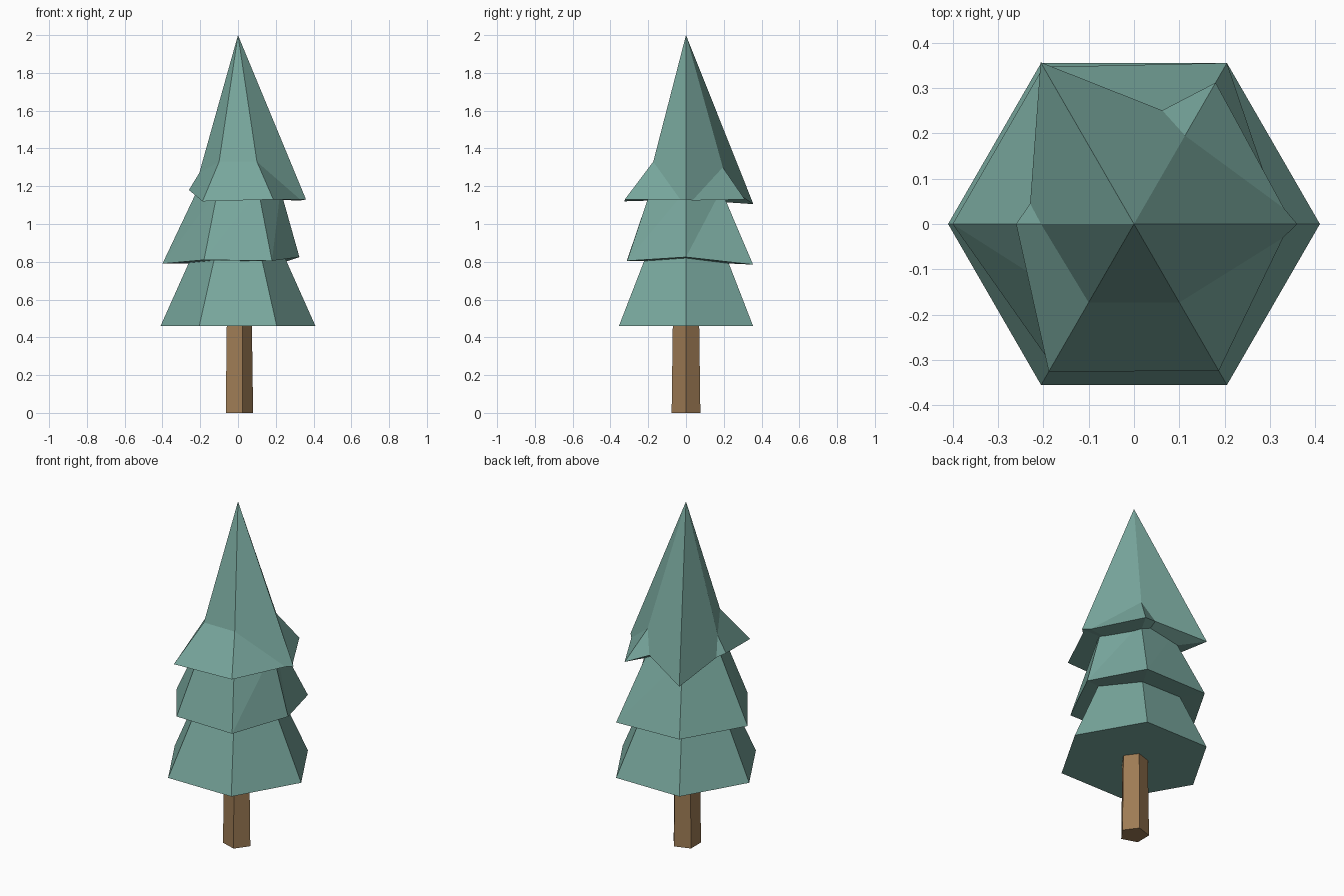
import bpy, bmesh
from math import cos, sin, radians
from mathutils import Vector

cube = bpy.data.objects.get("Cube")
if cube:
    bpy.data.objects.remove(cube)


def material(name, rgb):
    m = bpy.data.materials.new(name)
    m.use_nodes = True
    m.diffuse_color = (*rgb, 1)
    bsdf = m.node_tree.nodes["Principled BSDF"]
    bsdf.inputs["Base Color"].default_value = (*rgb, 1)
    bsdf.inputs["Roughness"].default_value = 0.9
    return m


foliage = material("pine green", (0.19, 0.39, 0.34))
bark = material("bark brown", (0.34, 0.20, 0.09))


def ring(sizes):
    """Corner points around the axis, each given as (radius, height)."""
    step = radians(360 / len(sizes))
    return [Vector((r * cos(i * step), r * sin(i * step), z))
            for i, (r, z) in enumerate(sizes)]


def build(name, mat, faces):
    """Flat-shaded object from lists of corner points."""
    bm = bmesh.new()
    for corners in faces:
        bm.faces.new([bm.verts.new(p) for p in corners])
    bmesh.ops.remove_doubles(bm, verts=bm.verts, dist=0.0005)
    bmesh.ops.recalc_face_normals(bm, faces=bm.faces)
    mesh = bpy.data.meshes.new(name)
    bm.to_mesh(mesh)
    bm.free()
    mesh.materials.append(mat)
    obj = bpy.data.objects.new(name, mesh)
    bpy.context.collection.objects.link(obj)
    return obj


def frustum(name, mat, low, high):
    """Tapered tier; each side is split from its low corner to the next high one."""
    faces = [high]
    n = len(low)
    centre = sum(low, Vector()) / n
    for i in range(n):
        j = (i + 1) % n
        faces += [[low[i], low[j], high[j]], [low[i], high[j], high[i]],
                  [low[j], low[i], centre]]
    return build(name, mat, faces)


# Five-sided trunk
frustum("trunk", bark, ring([(0.08, 0)] * 5), ring([(0.073, 0.5)] * 5))

# Lower tier is regular, middle tier has an uneven hem
frustum("lower_branches", foliage,
        ring([(0.41, 0.46)] * 6), ring([(0.24, 0.84)] * 6))
frustum("middle_branches", foliage,
        ring([(0.325, 0.825), (0.41, 0.785), (0.40, 0.79),
              (0.40, 0.79), (0.36, 0.81), (0.36, 0.805)]),
        ring([(0.225, 1.18), (0.215, 1.18), (0.215, 1.18),
              (0.215, 1.18), (0.215, 1.18), (0.215, 1.18)]))

# Top tier: a spire whose sides flare at four corners and run straight at two
apex = Vector((0, 0, 2))
hem = ring([(0.36, 1.13), (0.36, 1.13), (0.412, 1.105),
            (0.26, 1.18), (0.376, 1.12), (0.374, 1.13)])
bend = ring([(0.36, 1.13), (0.225, 1.30), (0.412, 1.105),
             (0.205, 1.27), (0.20, 1.33), (0.20, 1.33)])
straight = (0, 2)


def notch(tip, flare):
    """Hem point where a straight side meets a flared corner."""
    share = {(2, 1): (0.2, 0.92), (2, 3): (0.127, 0.99)}.get((tip, flare), (0.865, 0.175))
    return apex + (hem[tip] - apex) * share[0] + (bend[flare] - apex) * share[1]


faces, rim = [], []
for i in range(6):
    j = (i + 1) % 6
    rim.append(hem[i])
    if i in straight or j in straight:
        tip, flare = (i, j) if i in straight else (j, i)
        kink = notch(tip, flare)
        rim.append(kink)
        faces += [[apex, hem[tip], kink, bend[flare]],
                  [bend[flare], kink, hem[flare]]]
    else:
        faces += [[apex, bend[i], bend[j]], [bend[i], hem[i], hem[j], bend[j]]]
middle = Vector((0, 0, 1.13))
faces += [[rim[k], rim[k - 1], middle] for k in range(len(rim))]
build("top_branches", foliage, faces)
